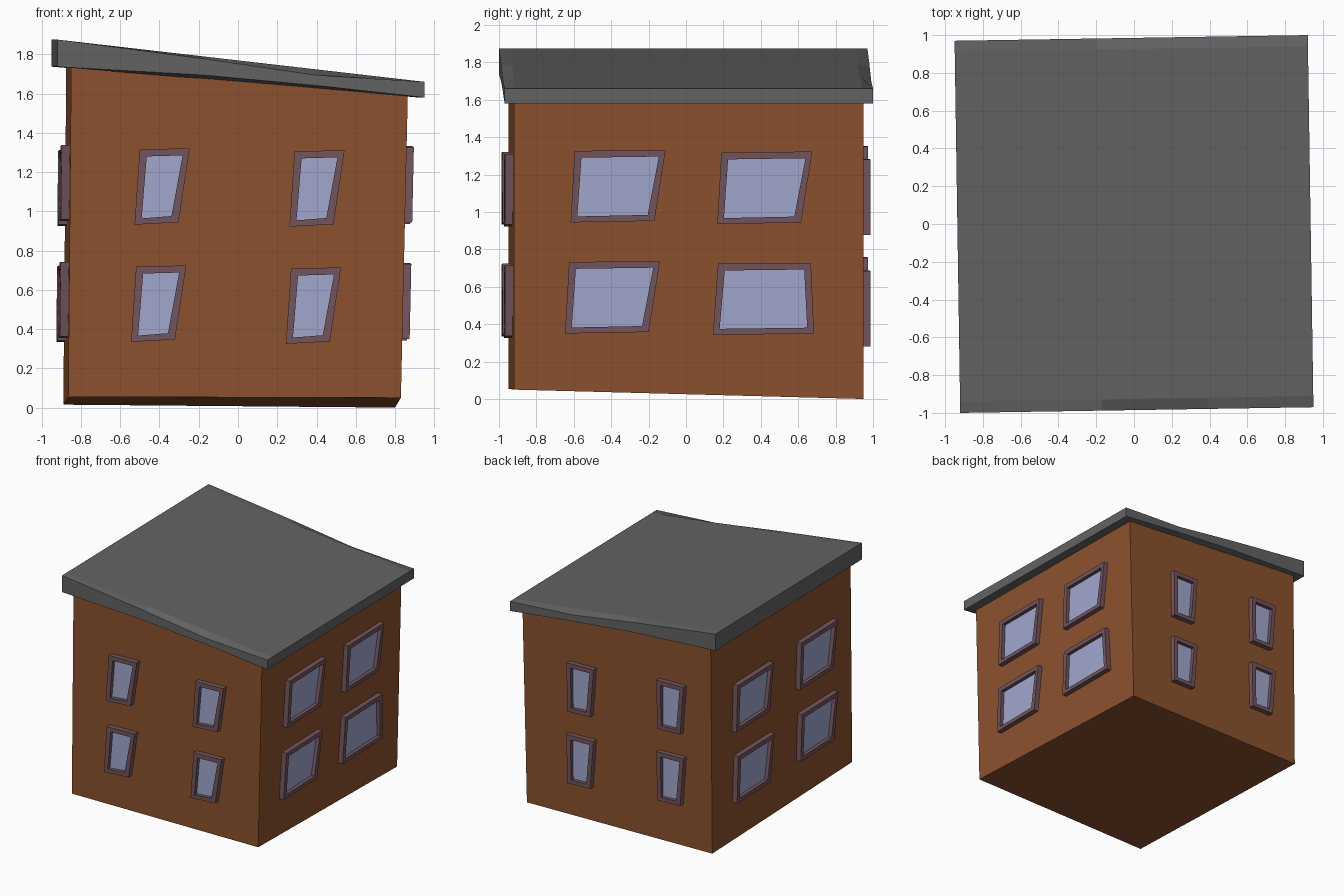
import bpy, bmesh
from mathutils import Vector
from mathutils.geometry import intersect_line_plane

if "Cube" in bpy.data.objects:
    bpy.data.objects.remove(bpy.data.objects["Cube"])


def material(name, rgb):
    m = bpy.data.materials.new(name)
    m.diffuse_color = (*rgb, 1)
    m.use_nodes = True
    m.node_tree.nodes["Principled BSDF"].inputs["Base Color"].default_value = m.diffuse_color
    return m


BRICK = material("brick brown", (0.26, 0.083, 0.027))
SLATE = material("roof grey", (0.125, 0.125, 0.125))
FRAME = material("frame mauve", (0.17, 0.09, 0.108))
GLASS = material("glass blue", (0.36, 0.39, 0.62))


def add_object(name, bm, *mats):
    bmesh.ops.recalc_face_normals(bm, faces=bm.faces)
    mesh = bpy.data.meshes.new(name)
    bm.to_mesh(mesh)
    bm.free()
    for m in mats:
        mesh.materials.append(m)
    ob = bpy.data.objects.new(name, mesh)
    bpy.context.collection.objects.link(ob)
    return ob


# Crooked wall block: front-left, front-right, back-right, back-left
low = [Vector(p) for p in ((-0.865, -0.95, 0.055), (0.83, -0.92, 0.05),
                           (0.80, 0.95, 0.0), (-0.89, 0.925, 0.015))]
top = [Vector(p) for p in ((-0.85, -0.95, 1.74), (0.865, -0.92, 1.587),
                           (0.84, 0.95, 1.587), (-0.875, 0.925, 1.74))]
bm = bmesh.new()
a = [bm.verts.new(p) for p in low]
b = [bm.verts.new(p) for p in top]
bm.faces.new(a[::-1])
bm.faces.new(b)
for i in range(4):
    j = (i + 1) % 4
    bm.faces.new((a[i], a[j], b[j], b[i]))
add_object("walls", bm, BRICK)

# Sloping roof slab, a little pinched along the front and back eaves
COLS = [(0, 0, 0), (0.4, 0.012, 0.02), (0.7, 0.03, 0.015), (1, 0, 0)]
ROWS = [0, 0.03, 0.97, 1]
bm = bmesh.new()
grid = {}
for i, (t, sag, lift) in enumerate(COLS):
    for j, s in enumerate(ROWS):
        left = Vector((-0.92, -1.0, 0)).lerp(Vector((-0.95, 0.97, 0)), s)
        right = Vector((0.95, -0.97, 0)).lerp(Vector((0.92, 1.0, 0)), s)
        p = left.lerp(right, t)
        edge = 1 if s in (0, 1) else 0
        zt = 1.875 + (1.66 - 1.875) * t - sag * edge
        zb = 1.737 + (1.58 - 1.737) * t + lift * edge
        grid[i, j, 1] = bm.verts.new((p.x, p.y, zt))
        grid[i, j, 0] = bm.verts.new((p.x, p.y, zb))
for k in (0, 1):
    for i in range(3):
        for j in range(3):
            bm.faces.new([grid[i, j, k], grid[i + 1, j, k],
                          grid[i + 1, j + 1, k], grid[i, j + 1, k]])
for n in range(3):
    for e in (0, 3):
        bm.faces.new([grid[n, e, 0], grid[n + 1, e, 0], grid[n + 1, e, 1], grid[n, e, 1]])
        bm.faces.new([grid[e, n, 0], grid[e, n + 1, 0], grid[e, n + 1, 1], grid[e, n, 1]])
add_object("roof", bm, SLATE)


def windows(name, wall, right, out, items):
    """Skewed frames with recessed panes; corners are (across, up) seen from outside."""
    right, out = Vector(right), Vector(out)
    i, j = wall, (wall + 1) % 4
    normal = (low[j] - low[i]).cross(top[i] - low[i])
    bm = bmesh.new()

    def ring(pts, depth):
        vs = []
        for u, z in pts:
            p = right * u + Vector((0, 0, z))
            hit = intersect_line_plane(p, p + out, low[i], normal)
            vs.append(bm.verts.new(hit + out * depth))
        return vs

    for cu, cz, shape in items:
        outer = [(cu + u, cz + z) for u, z in shape]
        # inner opening keeps an even border
        inner = [(u + (0.036 if k in (0, 3) else -0.036), z + (-0.036 if k < 2 else 0.032))
                 for k, (u, z) in enumerate(outer)]
        rings = [ring(outer, -0.01), ring(outer, 0.042), ring(inner, 0.042), ring(inner, 0.012)]
        for r, s in zip(rings, rings[1:]):
            for k in range(4):
                m = (k + 1) % 4
                bm.faces.new((r[k], r[m], s[m], s[k]))
        bm.faces.new(rings[-1]).material_index = 1
    add_object(name, bm, FRAME, GLASS)


# Window outlines: top-left, top-right, bottom-right, bottom-left
NARROW = [(-0.108, 0.189), (0.147, 0.194), (0.09, -0.183), (-0.134, -0.195)]
BACK = [(-0.12, 0.2), (0.125, 0.203), (0.095, -0.198), (-0.115, -0.203)]
WIDE = [(-0.228, 0.187), (0.258, 0.193), (0.198, -0.187), (-0.25, -0.195)]
SQUARE = [(-0.243, 0.19), (0.254, 0.195), (0.27, -0.184), (-0.27, -0.19)]

windows("front_windows", 0, (1, 0, 0), (0, -1, 0),
        [(-0.393 + dx + sx, z - dz, NARROW) for dx, dz in ((0, 0), (0.789, 0.01))
         for sx, z in ((0, 1.127), (-0.018, 0.53))])
windows("right_windows", 1, (0, 1, 0), (1, 0, 0),
        [(-0.367, 1.139, WIDE), (0.417, 1.13, WIDE),
         (-0.397, 0.545, WIDE), (0.414, 0.533, SQUARE)])
windows("back_windows", 2, (-1, 0, 0), (0, 1, 0),
        [(-0.29, 1.08, BACK), (0.53, 1.15, BACK),
         (-0.29, 0.483, BACK), (0.53, 0.555, BACK)])
windows("left_windows", 3, (0, -1, 0), (-1, 0, 0),
        [(-0.40, 1.12, WIDE), (0.455, 1.145, WIDE),
         (-0.40, 0.53, WIDE), (0.455, 0.55, WIDE)])
